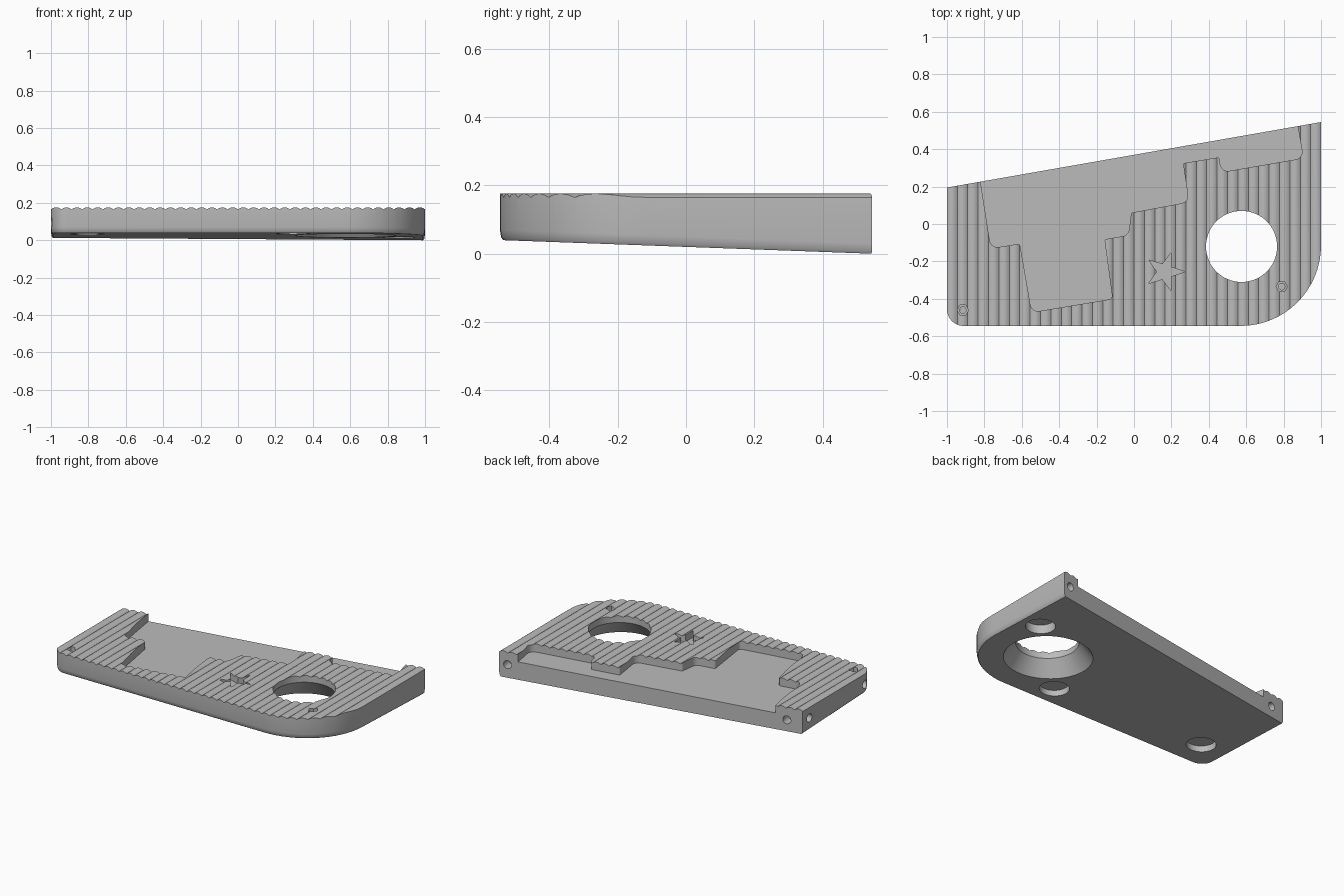
import bpy, bmesh, math
from mathutils import Vector, Matrix

if "Cube" in bpy.data.objects:
    bpy.data.objects.remove(bpy.data.objects["Cube"])

grey = bpy.data.materials.new("light_grey")
grey.diffuse_color = (0.5, 0.5, 0.5, 1)
grey.use_nodes = True
grey.node_tree.nodes["Principled BSDF"].inputs["Base Color"].default_value = grey.diffuse_color


def loft(name, rings):
    """Closed solid through rings that share one point count."""
    bm = bmesh.new()
    loops = [[bm.verts.new(p) for p in ring] for ring in rings]
    n = len(loops[0])
    for a, b in zip(loops, loops[1:]):
        for i in range(n):
            j = (i + 1) % n
            bm.faces.new((a[i], a[j], b[j], b[i]))
    bm.faces.new(loops[0][::-1])
    bm.faces.new(loops[-1])
    bmesh.ops.recalc_face_normals(bm, faces=bm.faces)
    me = bpy.data.meshes.new(name)
    bm.to_mesh(me)
    bm.free()
    me.materials.append(grey)
    ob = bpy.data.objects.new(name, me)
    bpy.context.collection.objects.link(ob)
    return ob


def rounded(corners, steps=8):
    """Polygon from (x, y, radius) corners, with arcs where radius > 0."""
    out = []
    n = len(corners)
    for i, (x, y, r) in enumerate(corners):
        p = Vector((x, y))
        if r <= 0:
            out.append(p)
            continue
        u = (Vector(corners[i - 1][:2]) - p).normalized()
        v = (Vector(corners[(i + 1) % n][:2]) - p).normalized()
        half = u.angle(v) / 2
        c = p + (u + v).normalized() * (r / math.sin(half))
        a = p + u * (r / math.tan(half)) - c
        b = p + v * (r / math.tan(half)) - c
        sweep = a.angle_signed(b)
        for k in range(steps + 1):
            out.append(c + Matrix.Rotation(-sweep * k / steps, 2) @ a)
    return out


def prism(name, pts, z0, z1):
    return loft(name, [[(p[0], p[1], z) for p in pts] for z in (z0, z1)])


def turned(name, profile, loc, axis=(0, 0, 1), n=48):
    """Solid of revolution from (radius, height) pairs along an axis."""
    rot = Vector((0, 0, 1)).rotation_difference(Vector(axis))
    return loft(name, [[Vector(loc) + rot @ Vector((
        r * math.cos(math.tau * i / n), r * math.sin(math.tau * i / n), h))
        for i in range(n)] for r, h in profile])


def combine(ob, tool, op):
    mod = ob.modifiers.new(tool.name, 'BOOLEAN')
    mod.operation, mod.object, mod.solver = op, tool, 'EXACT'
    bpy.context.view_layer.objects.active = ob
    bpy.ops.object.modifier_apply(modifier=mod.name)
    bpy.data.objects.remove(tool)


def base_z(y):
    return 0.04 * (0.545 - y) / 1.09


def back_y(x):
    return 0.37 + 0.175 * x


# Plate with sloping underside and softened lower edge
def outline(d):
    e = 1 - d
    return rounded([(-e, -0.545 + d, 0.09 - d), (e, -0.545 + d, 0.43 - d),
                    (e, back_y(e), 0), (-e, back_y(-e), 0)], 16)


plate = loft("plate", [[(p.x, p.y, base_z(p.y) + h) for p in outline(d)]
                       for d, h in ((0.01, 0), (0.004, 0.008), (0, 0.03))]
             + [[(p.x, p.y, 0.3) for p in outline(0)]])

# Ribbed top surface
count, seg = 36, 6
pitch = 2 / count
ribs = [(-1.1, -0.5), (1.1, -0.5), (1.1, 0.165)]
for i in range(count * seg, -1, -1):
    t = (i % seg) / seg * 2 - 1
    ribs.append((-1 + i * pitch / seg, 0.165 + 0.011 * (1 - t * t)))
ribs.append((-1.1, 0.165))
combine(plate, loft("ribs", [[(x, y, z) for x, z in ribs] for y in (-1, 1)]),
        'INTERSECT')

# Stepped pocket open to the back
r = 0.04
pocket = rounded([
    (-0.87, 0.54, 0), (-0.765, -0.13, r), (-0.61, -0.105, 0.015),
    (-0.547, -0.472, r), (-0.115, -0.4, 0.02), (-0.158, -0.082, 0.01),
    (-0.03, -0.06, r), (-0.015, 0.06, 0.01), (0.293, 0.118, r),
    (0.262, 0.325, 0.01), (0.455, 0.357, 0.01), (0.468, 0.277, r),
    (0.905, 0.352, r), (0.845, 0.7, 0)], 5)
combine(plate, prism("pocket", pocket, 0.12, 0.4), 'DIFFERENCE')

# Star recess
star = []
for i in range(10):
    rad, a = (0.042 if i % 2 else 0.107), i * math.pi / 5
    star.append((0.165 + rad * math.cos(a), -0.255 + rad * math.sin(a)))
combine(plate, prism("star", star, 0.13, 0.4), 'DIFFERENCE')

# Large opening, flared underneath
combine(plate, turned("opening", [(0.36, -0.1), (0.19, 0.13), (0.19, 0.4)],
                      (0.575, -0.12, 0), n=64), 'DIFFERENCE')

# Small stepped holes on top
for x, y in ((-0.915, -0.46), (0.79, -0.335)):
    combine(plate, turned("hex_recess", [(0.03, 0.14), (0.03, 0.4)],
                          (x, y, 0), n=6), 'DIFFERENCE')
    combine(plate, turned("pilot_hole", [(0.017, 0.1), (0.017, 0.3)],
                          (x, y, 0), n=24), 'DIFFERENCE')

# Round recesses underneath
for x, y in ((0.86, 0.155), (0.295, -0.39), (-0.805, -0.335)):
    combine(plate, turned("foot_recess", [(0.09, -0.1), (0.09, 0.075)],
                          (x, y, 0)), 'DIFFERENCE')

# Fixing holes in the back and left edges
back_normal = Vector((-0.175, 1, 0)).normalized()
side_holes = [((x, back_y(x), 0.088), back_normal) for x in (0.945, -0.895)]
side_holes += [((-1, y, 0.095), Vector((-1, 0, 0))) for y in (0.125, -0.465)]
for loc, axis in side_holes:
    combine(plate, turned("edge_hole", [(0.027, -0.07), (0.027, 0.1)], loc,
                          axis, 24), 'DIFFERENCE')

bpy.ops.object.select_all(action='DESELECT')
plate.select_set(True)
bpy.context.view_layer.objects.active = plate
bpy.ops.object.shade_smooth_by_angle(angle=math.radians(30))
